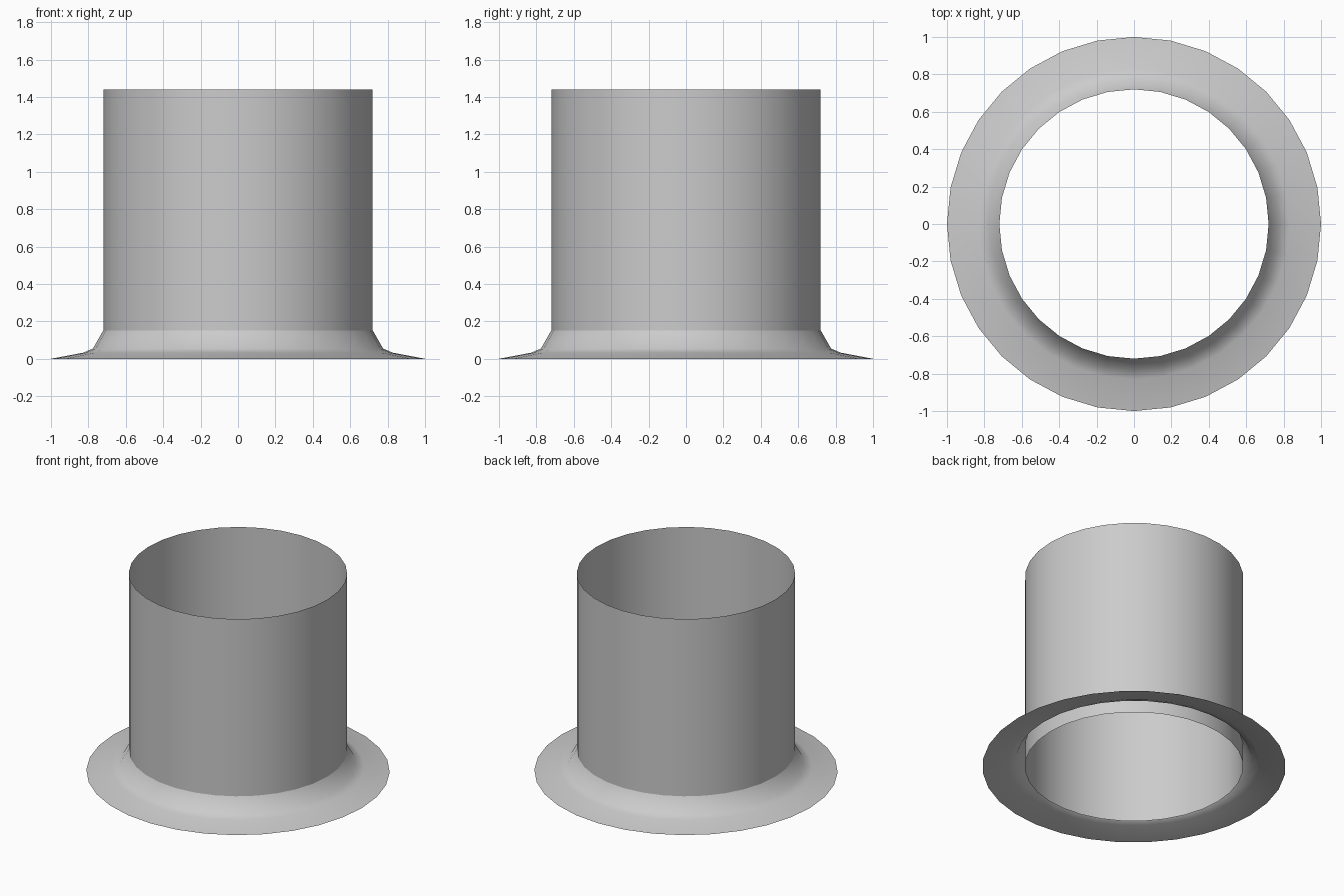
import bpy, bmesh
from math import cos, sin, tau

if "Cube" in bpy.data.objects:
    bpy.data.objects.remove(bpy.data.objects["Cube"])

SIDES = 32

def lathe(name, profile):
    """Revolve an open (radius, height) profile around z."""
    bm = bmesh.new()
    rings = [[bm.verts.new((r * cos(tau * i / SIDES), r * sin(tau * i / SIDES), z))
              for i in range(SIDES)] for r, z in profile]
    for low, high in zip(rings, rings[1:]):
        for i in range(SIDES):
            j = (i + 1) % SIDES
            bm.faces.new((low[i], low[j], high[j], high[i])).smooth = True
    mesh = bpy.data.meshes.new(name)
    bm.to_mesh(mesh)
    bm.free()
    obj = bpy.data.objects.new(name, mesh)
    bpy.context.collection.objects.link(obj)
    return obj

# Open tube, running right down to the ground
lathe("pipe", [(0.72, 0), (0.72, 1.44)])

# Flared skirt that meets the tube a little above the ground
lathe("flashing_skirt", [(1.0, 0), (0.83, 0.032), (0.776, 0.054), (0.72, 0.152)])
